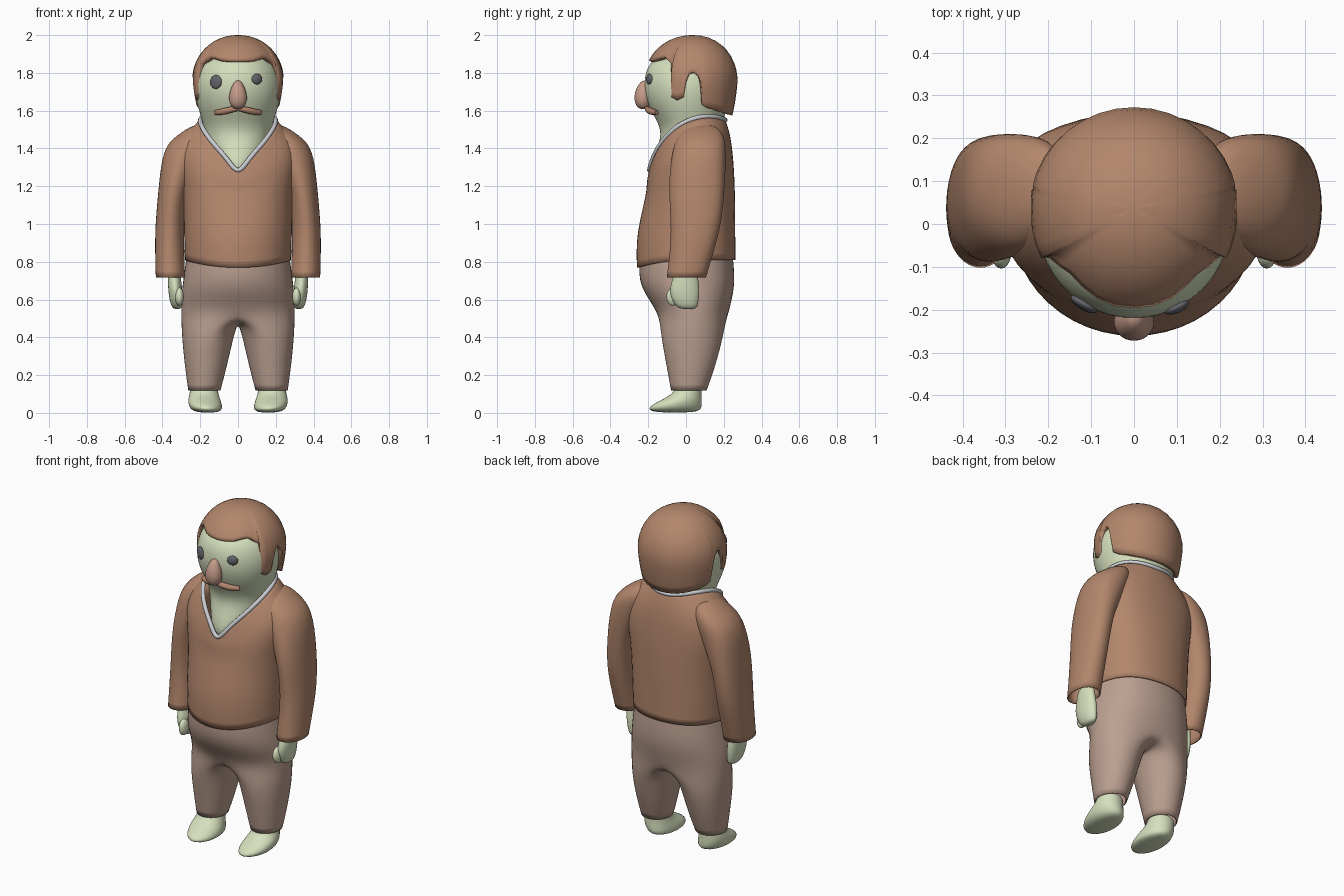
import bpy, bmesh, math
from math import sin, cos, pi, radians

if "Cube" in bpy.data.objects:
    bpy.data.objects.remove(bpy.data.objects["Cube"])

COLORS = {
    "brown": (0.45, 0.24, 0.15, 1), "trouser": (0.50, 0.35, 0.28, 1),
    "skin": (0.67, 0.74, 0.51, 1), "nose": (0.55, 0.33, 0.25, 1),
    "collar": (0.60, 0.61, 0.64, 1), "eye": (0.13, 0.13, 0.15, 1)}
MATS = {}
for key, col in COLORS.items():
    MATS[key] = bpy.data.materials.new(key)
    MATS[key].diffuse_color = col


def ring(cx, cy, z, rx, ry, n=12, half=False, zf=None, box=1):
    """Ellipse starting at the front; zf moves the front to another height, box < 1 squares the back."""
    pts = []
    for k in range(n // 2 + 1 if half else n):
        a = -pi / 2 + 2 * pi * k / n
        c, s = cos(a), sin(a)
        if s > .01:
            c, s = math.copysign(abs(c) ** box, c), s ** box
        zz = z if zf is None else z + (zf - z) * max(0, -s) ** 2
        x = 0 if half and k in (0, n // 2) else cx + 1.045 * rx * c
        pts.append((x, cy + 1.045 * ry * s, zz))
    return pts


def skin_rings(bm, rings, closed=True, bottom=False, top=False):
    rows = [[bm.verts.new(p) for p in r] for r in rings]
    for a, b in zip(rows, rows[1:]):
        n = len(a)
        for j in range(n if closed else n - 1):
            k = (j + 1) % n
            bm.faces.new((a[j], a[k], b[k], b[j]))
    if bottom:
        bm.faces.new(rows[0][::-1])
    if top:
        bm.faces.new(rows[-1])


def finish(name, bm, mat, mirror=False, thick=0, subsurf=2):
    bmesh.ops.remove_doubles(bm, verts=bm.verts, dist=1e-5)
    me = bpy.data.meshes.new(name)
    bm.to_mesh(me)
    bm.free()
    for p in me.polygons:
        p.use_smooth = True
    ob = bpy.data.objects.new(name, me)
    bpy.context.collection.objects.link(ob)
    me.materials.append(MATS[mat])
    if mirror:
        ob.modifiers.new("mirror", "MIRROR")
    if subsurf:
        s = ob.modifiers.new("subsurf", "SUBSURF")
        s.levels = s.render_levels = subsurf
    if thick:
        s = ob.modifiers.new("thickness", "SOLIDIFY")
        s.thickness, s.offset = thick, -1
    return ob


def loft(name, rings, mat, bottom=True, top=True, closed=True, **kw):
    bm = bmesh.new()
    skin_rings(bm, rings, closed, bottom, top)
    return finish(name, bm, mat, **kw)


def blob(name, loc, scale, mat, rot=0, detail=3):
    bpy.ops.mesh.primitive_ico_sphere_add(subdivisions=detail, radius=1, location=loc, rotation=(0, 0, rot))
    ob = bpy.context.object
    ob.name, ob.scale = name, scale
    ob.data.materials.append(MATS[mat])
    bpy.ops.object.shade_smooth()
    return ob


def tube(name, pts, radius, mat, cyclic=False, widths=None):
    cu = bpy.data.curves.new(name, "CURVE")
    cu.dimensions, cu.bevel_depth, cu.bevel_resolution = "3D", radius, 3
    cu.use_fill_caps = True
    sp = cu.splines.new("NURBS")
    sp.points.add(len(pts) - 1)
    for i, (sp_pt, p) in enumerate(zip(sp.points, pts)):
        sp_pt.co = (*p, 1)
        sp_pt.radius = widths[i] if widths else 1
    sp.order_u, sp.resolution_u = 4, 6
    sp.use_cyclic_u, sp.use_endpoint_u = cyclic, not cyclic
    ob = bpy.data.objects.new(name, cu)
    bpy.context.collection.objects.link(ob)
    cu.materials.append(MATS[mat])
    return ob


# Sweater body with V neckline
neckline = [(0, -.20, 1.255), (.055, -.182, 1.345), (.145, -.13, 1.44), (.205, -.04, 1.53),
            (.2, .08, 1.575), (.12, .185, 1.565), (0, .220, 1.545)]
loft("sweater_body", [
    ring(0, 0, .81, .280, .260, half=True, zf=.765, box=.85),
    ring(0, -.003, .95, .285, .262, half=True, zf=.92, box=.82),
    ring(0, .015, 1.18, .288, .243, half=True, zf=1.08, box=.8),
    ring(0, .02, 1.36, .325, .228, half=True, zf=1.16, box=.75),
    ring(0, .012, 1.48, .290, .220, half=True, zf=1.21, box=.85),
    neckline], "brown", bottom=False, top=False, closed=False, mirror=True, thick=.008)

# Grey collar band along the neckline
tube("collar", neckline + [(-x, y, z) for x, y, z in neckline[-2:0:-1]], .012, "collar", cyclic=True)

# Sleeves
loft("sleeve", [
    ring(.358, .002, .718, .077, .104, box=.9), ring(.362, .03, .85, .077, .115, box=.9),
    ring(.362, .055, 1.0, .076, .132, box=.85), ring(.343, .055, 1.2, .076, .150, box=.8),
    ring(.280, .07, 1.40, .118, .142, box=.8), ring(.230, .08, 1.47, .095, .122),
    ring(.190, .085, 1.53, .04, .07)], "brown", bottom=False, mirror=True, thick=.008)

# Hands and thumbs
loft("hand", [
    ring(.322, .01, .548, .018, .04), ring(.325, .0, .575, .034, .065),
    ring(.332, -.01, .65, .038, .083), ring(.337, -.002, .71, .034, .065),
    ring(.340, .0, .78, .034, .06)], "skin", mirror=True)
for s in (1, -1):
    blob("thumb", (s * .310, -.068, .615), (.023, .036, .048), "skin")

# Trousers: leg rings meet along a crotch line, then hips continue as half rings
bm = bmesh.new()
crotch = ring(0, .038, .53, .30, .186, half=True, box=.9)
crotch += [(0, y, z) for y, z in ((.16, .50), (.10, .48), (.03, .475), (-.03, .485), (-.09, .505))]
skin_rings(bm, [
    ring(.178, .015, .118, .085, .094), ring(.170, .027, .25, .112, .130),
    ring(.159, .033, .42, .139, .167), crotch])
skin_rings(bm, [
    crotch[:7], ring(0, .020, .61, .30, .224, half=True, box=.9),
    ring(0, .003, .70, .290, .256, half=True, box=.87),
    ring(0, 0, .84, .270, .245, half=True, box=.85)], closed=False)
finish("trousers", bm, "trouser", mirror=True, thick=.008)

# Feet
loft("foot", [
    ring(.160, -.06, 0, .066, .125), ring(.170, -.06, .03, .090, .145),
    ring(.180, -.022, .07, .086, .105), ring(.180, .01, .105, .074, .072),
    ring(.180, .012, .15, .072, .07)], "skin", mirror=True)

# Head and neck
loft("head", [ring(*r, n=16) for r in (
    (0, -.06, 1.24, .08, .12), (0, -.01, 1.36, .13, .158), (0, .03, 1.46, .170, .155),
    (0, .025, 1.53, .178, .165), (0, .012, 1.60, .203, .195), (0, .008, 1.68, .222, .222),
    (0, .008, 1.76, .224, .226), (0, .012, 1.84, .198, .211), (0, .02, 1.89, .15, .162),
    (0, .025, 1.92, .06, .06))], "skin")

# Hair cap: lower edge height by angle from the front (fringe, sideburn, ear notch, nape)
edge = [(0, 1.866), (12, 1.867), (24, 1.871), (36, 1.883), (46, 1.888), (54, 1.87), (61, 1.85), (63, 1.67),
        (70, 1.655), (78, 1.67), (81, 1.75), (85, 1.795), (91, 1.805), (97, 1.785), (100, 1.75),
        (103, 1.63), (110, 1.615), (120, 1.605), (130, 1.595), (140, 1.588), (150, 1.583),
        (160, 1.578), (170, 1.576), (180, 1.575)]
cols = edge + [(360 - a, z) for a, z in edge[-2:0:-1]]
rows = []
for i in range(14, -1, -1):
    row = []
    for deg, zb in cols:
        h = (zb - 1.76) / .24
        phi = i / 14 * (math.acos(h) if h > 0 else pi / 2 - h)
        if phi < pi / 2:
            r, z = sin(phi) ** .95, 1.76 + .24 * cos(phi)
        else:
            r, z = 1 - .06 * (phi - pi / 2) - .12 * (phi - pi / 2) ** 2, 1.76 - .24 * (phi - pi / 2)
        a = radians(deg) - pi / 2
        ry = .260 if cos(radians(deg)) > 0 else .235
        row.append((.243 * r * cos(a) if i else 0, .038 + ry * r * sin(a) if i else .038, z))
    rows.append(row)
loft("hair", rows, "brown", bottom=False, top=False, thick=.03, subsurf=0)

# Nose
loft("nose", [ring(0, y, z, rx, ry) for y, z, rx, ry in (
    (-.225, 1.607, .018, .02), (-.228, 1.63, .044, .040), (-.23, 1.675, .050, .046),
    (-.224, 1.725, .036, .038), (-.215, 1.762, .014, .018))], "nose")

# Moustache
tube("moustache", [(-.118, -.155, 1.59), (-.08, -.185, 1.593), (-.035, -.203, 1.607), (0, -.207, 1.612),
                   (.035, -.203, 1.607), (.08, -.185, 1.593), (.118, -.155, 1.59)], .019, "brown",
     widths=[.7, .95, .9, .6, .9, .95, .7])

# Eyes
blob("left_eye", (-.117, -.187, 1.752), (.036, .014, .038), "eye", rot=-.53, detail=2)
blob("right_eye", (.100, -.194, 1.767), (.031, .014, .029), "eye", rot=.45, detail=2)

for m in bpy.data.materials:
    if m.users and not m.is_grease_pencil:
        m.use_nodes = True
        m.node_tree.nodes["Principled BSDF"].inputs["Base Color"].default_value = m.diffuse_color
